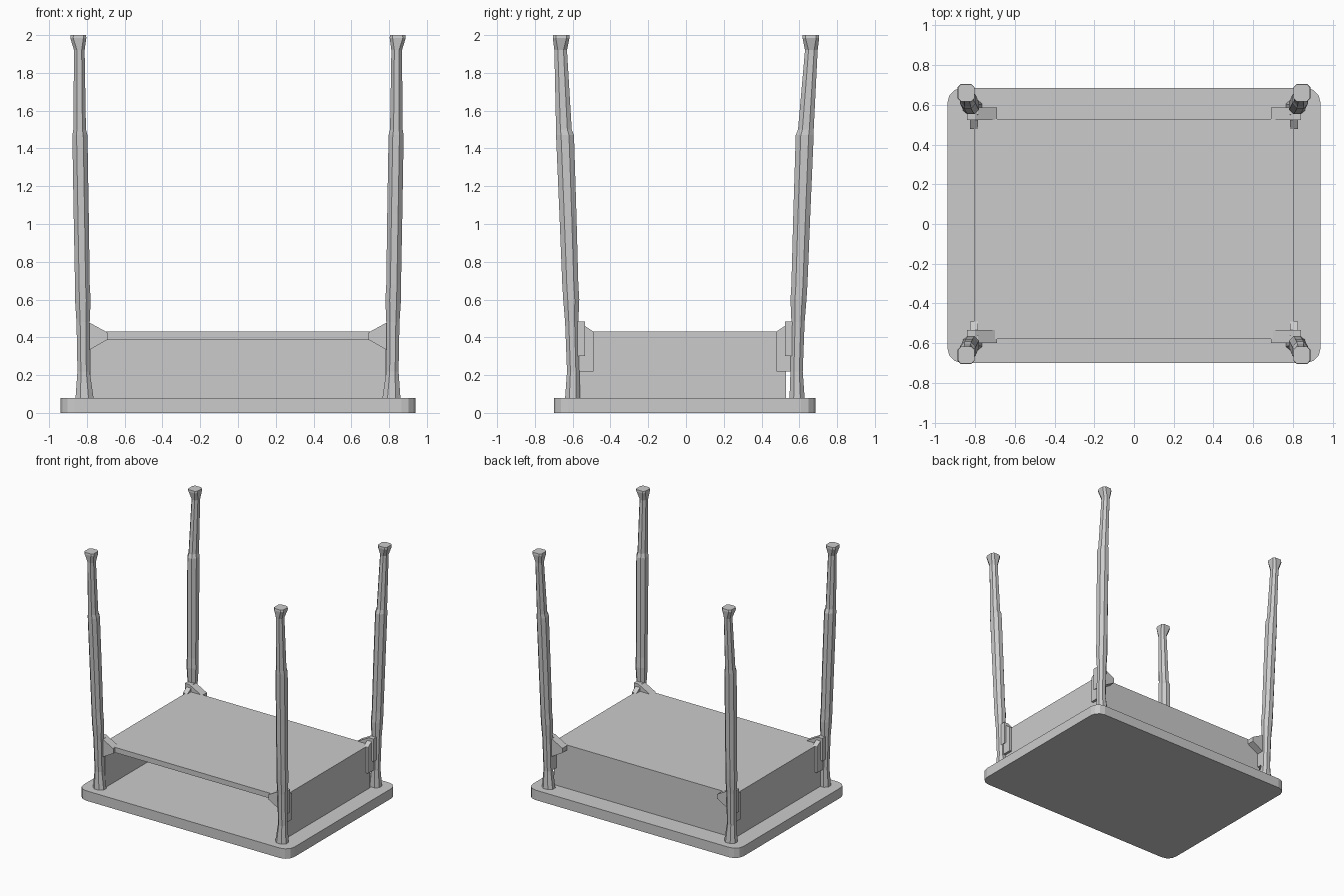
import bpy, bmesh

if "Cube" in bpy.data.objects:
    bpy.data.objects.remove(bpy.data.objects["Cube"])


def finish(name, bm):
    bmesh.ops.recalc_face_normals(bm, faces=bm.faces[:])
    me = bpy.data.meshes.new(name)
    bm.to_mesh(me)
    bm.free()
    ob = bpy.data.objects.new(name, me)
    bpy.context.collection.objects.link(ob)
    return ob


def loft(name, rings):
    """Closed solid through rings of 3D points with equal counts."""
    bm = bmesh.new()
    vs = [[bm.verts.new(p) for p in r] for r in rings]
    n = len(vs[0])
    for a, b in zip(vs, vs[1:]):
        for i in range(n):
            j = (i + 1) % n
            bm.faces.new((a[i], a[j], b[j], b[i]))
    bm.faces.new(vs[0][::-1])
    bm.faces.new(vs[-1])
    return finish(name, bm)


def box(name, x0, x1, y0, y1, z0, z1):
    sq = [(x0, y0), (x1, y0), (x1, y1), (x0, y1)]
    return loft(name, [[(x, y, z) for x, y in sq] for z in (z0, z1)])


# desk top, lying upside down on the floor
top = box("desk_top", -0.94, 0.94, -0.70, 0.685, 0.0, 0.08)
bm = bmesh.new()
bm.from_mesh(top.data)
corners = [e for e in bm.edges if abs(e.verts[0].co.z - e.verts[1].co.z) > 0.05]
bmesh.ops.bevel(bm, geom=corners, offset=0.075, segments=3, profile=0.5, affect='EDGES')
bm.to_mesh(top.data)
bm.free()

# storage tray, open at the front
box("tray_floor", -0.805, 0.805, -0.58, 0.53, 0.388, 0.43)
box("tray_back", -0.805, 0.805, 0.505, 0.53, 0.08, 0.388)
for side, s in (("left", -1), ("right", 1)):
    xs = sorted((s * 0.78, s * 0.805))
    box(side + "_tray_wall", xs[0], xs[1], -0.58, 0.53, 0.08, 0.388)

# leg sections: z, x min, x max, y min, y max (distance from the centre)
LEG = [
    (0.08, 0.765, 0.86, 0.56, 0.64),
    (0.22, 0.785, 0.85, 0.565, 0.63),
    (0.48, 0.785, 0.855, 0.57, 0.64),
    (0.60, 0.78, 0.863, 0.565, 0.65),
    (0.68, 0.785, 0.863, 0.57, 0.655),
    (1.05, 0.79, 0.87, 0.58, 0.67),
    (1.47, 0.797, 0.877, 0.593, 0.688),
    (1.50, 0.805, 0.872, 0.605, 0.688),
    (1.92, 0.812, 0.868, 0.63, 0.697),
    (1.985, 0.803, 0.888, 0.617, 0.705),
    (2.00, 0.804, 0.886, 0.618, 0.703),
]


def octagon(x0, x1, y0, y1, c=0.28):
    dx, dy = (x1 - x0) * c, (y1 - y0) * c
    return [(x0 + dx, y0), (x1 - dx, y0), (x1, y0 + dy), (x1, y1 - dy),
            (x1 - dx, y1), (x0 + dx, y1), (x0, y1 - dy), (x0, y0 + dy)]


for side, sx in (("left", -1), ("right", 1)):
    for end, sy, inset in (("front", -1, 0.0), ("back", 1, 0.012)):
        tag = end + "_" + side

        def P(x, y, z):
            return (sx * x, sy * (y - inset * (z < 1.9)), z)

        loft(tag + "_leg", [[P(x, y, r[0]) for x, y in
             octagon(*r[1:], c=0.18 if r[0] > 1.95 else 0.28)] for r in LEG])

        # gusset along the front or back edge, with sloped top and underside
        prof = [(0.69, 0.425), (0.80, 0.485), (0.84, 0.485), (0.84, 0.30), (0.775, 0.34), (0.69, 0.388)]
        loft(tag + "_edge_gusset", [[P(x, y, z) for x, z in prof] for y in (0.535, 0.60)])

        # gusset plate on the tray side
        prof = [(0.49, 0.22), (0.49, 0.43), (0.565, 0.48), (0.61, 0.48), (0.61, 0.22)]
        loft(tag + "_side_gusset", [[P(x, y, z) for y, z in prof] for x in (0.785, 0.825)])
